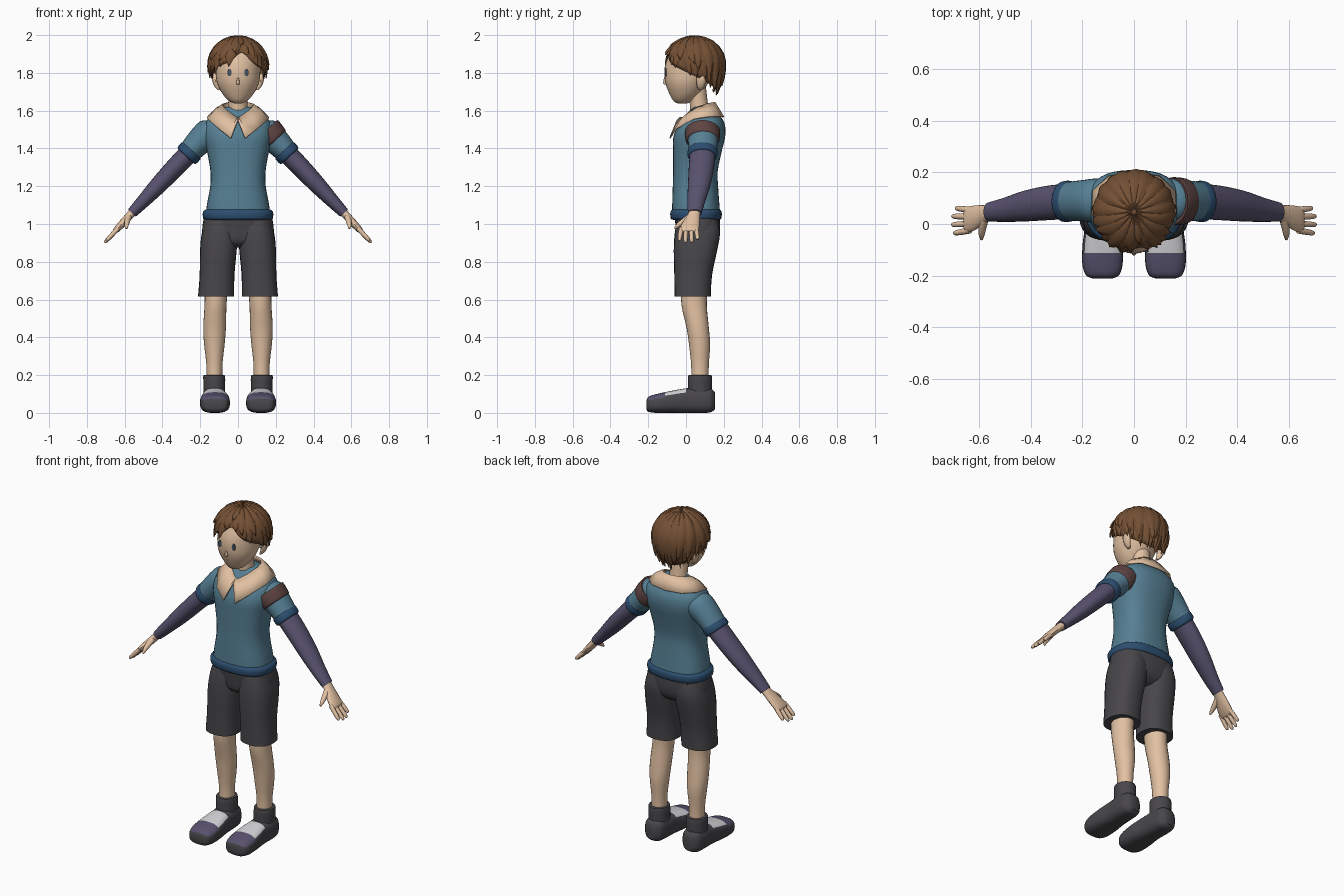
import bpy, bmesh, math, random
from mathutils import Vector

if "Cube" in bpy.data.objects:
    bpy.data.objects.remove(bpy.data.objects["Cube"])

random.seed(4)


def mat(name, r, g, b):
    m = bpy.data.materials.new(name)
    lin = [((c / 255 + 0.055) / 1.055) ** 2.4 for c in (r, g, b)]
    m.diffuse_color = (*lin, 1)
    m.use_nodes = True
    m.node_tree.nodes["Principled BSDF"].inputs["Base Color"].default_value = m.diffuse_color
    return m


SHIRT = mat("shirt blue", 86, 128, 148)
TRIM = mat("trim navy", 44, 78, 112)
CHAR = mat("charcoal", 72, 70, 74)
PURPLE = mat("dusty purple", 88, 82, 110)
SKIN = mat("skin", 226, 193, 162)
HAIR = mat("hair brown", 116, 80, 52)
BAND = mat("armband brown", 94, 68, 66)
WHITE = mat("instep white", 212, 212, 216)
EYE = mat("eye slate", 70, 84, 98)

Z = Vector((0, 0, 1))
Y = Vector((0, 1, 0))
ARM = Vector((0.68, 0, -0.735))


def finish(bm, name, mats, mirror=False, angle=45, thick=0):
    bmesh.ops.recalc_face_normals(bm, faces=bm.faces)
    me = bpy.data.meshes.new(name)
    bm.to_mesh(me)
    bm.free()
    ob = bpy.data.objects.new(name, me)
    bpy.context.collection.objects.link(ob)
    for m in mats:
        me.materials.append(m)
    bpy.ops.object.select_all(action='DESELECT')
    ob.select_set(True)
    bpy.context.view_layer.objects.active = ob
    bpy.ops.object.shade_smooth_by_angle(angle=math.radians(angle))
    if mirror:
        ob.modifiers.new("mirror", 'MIRROR')
    if thick:
        s = ob.modifiers.new("thickness", 'SOLIDIFY')
        s.thickness = thick
    return ob


def smooth_path(pts, sub):
    """Catmull-Rom through the stations"""
    pts = [Vector(p) for p in pts]
    out = []
    for i in range(len(pts) - 1):
        p0, p1, p2, p3 = pts[max(i - 1, 0)], pts[i], pts[i + 1], pts[min(i + 2, len(pts) - 1)]
        for k in range(sub):
            t = k / sub
            out.append(0.5 * (2 * p1 + (p2 - p0) * t + (2 * p0 - 5 * p1 + 4 * p2 - p3) * t * t
                              + (3 * p1 - p0 - 3 * p2 + p3) * t ** 3))
    return out + [pts[-1]]


def loft(name, stations, mats, axis=Z, up=Y, n=24, power=2.0, sub=3, mirror=False, rule=None):
    """Rings (x, y, z, half width, half depth) skinned along an axis"""
    d = axis.normalized()
    u = up.cross(d).normalized()
    v = d.cross(u)
    bm = bmesh.new()
    rings = []
    for s in smooth_path(stations, sub):
        ring = []
        for i in range(n):
            a = 2 * math.pi * i / n
            c, q = math.cos(a), math.sin(a)
            c = math.copysign(abs(c) ** (2 / power), c) * s[3]
            q = math.copysign(abs(q) ** (2 / power), q) * s[4]
            ring.append(bm.verts.new(Vector(s[:3]) + u * c + v * q))
        rings.append(ring)
    for a, b in zip(rings, rings[1:]):
        for i in range(n):
            bm.faces.new((a[i], a[(i + 1) % n], b[(i + 1) % n], b[i]))
    bm.faces.new(rings[0])
    bm.faces.new(rings[-1])
    if rule:
        bmesh.ops.recalc_face_normals(bm, faces=bm.faces)
        bm.normal_update()
        for f in bm.faces:
            f.material_index = rule(f)
    return finish(bm, name, mats if isinstance(mats, list) else [mats], mirror)


# Shirt body and hem
body = [(1.03, .055, .172, .128), (1.1, .052, .165, .125), (1.2, .05, .147, .12), (1.28, .05, .146, .118),
        (1.38, .06, .163, .128), (1.46, .07, .18, .137), (1.52, .082, .178, .125), (1.56, .09, .155, .1),
        (1.6, .09, .1, .07), (1.62, .09, .07, .05)]
loft("shirt_body", [(0, y, z, a, b) for z, y, a, b in body], SHIRT, n=36, power=2.5)
loft("shirt_hem", [(0, .053, 1.022, .168, .12), (0, .053, 1.03, .184, .134), (0, .053, 1.062, .186, .136),
                   (0, .053, 1.076, .172, .126)], TRIM, n=36, power=2.5)

# Collar: half outline of (inner, outer) points, mirrored
collar = [((0, -.01, 1.565), (.004, -.05, 1.55)), ((.02, -.005, 1.575), (.038, -.088, 1.456)),
          ((.055, .02, 1.6), (.1, -.06, 1.505)), ((.08, .07, 1.625), (.165, .04, 1.56)),
          ((.08, .11, 1.638), (.16, .13, 1.572)), ((.05, .145, 1.645), (.1, .187, 1.572)),
          ((0, .155, 1.645), (0, .202, 1.568))]
bm = bmesh.new()
rows = []
for a, b in collar:
    a, b = Vector(a), Vector(b)
    rows.append([bm.verts.new(p) for p in (a, a.lerp(b, .5) + Vector((0, -.004, .008)), b)])
for p, q in zip(rows, rows[1:]):
    for k in range(2):
        bm.faces.new((p[k], q[k], q[k + 1], p[k + 1]))
finish(bm, "collar", [SKIN], mirror=True, thick=.008)

# Sleeves, cuffs, long undersleeves
loft("short_sleeve", [(.1, .095, 1.5, .07, .07), (.14, .092, 1.488, .082, .084), (.2, .09, 1.44, .072, .08),
                      (.262, .088, 1.375, .06, .074)], SHIRT, ARM, mirror=True)
loft("sleeve_cuff", [(.245, .088, 1.391, .06, .072), (.248, .088, 1.387, .066, .079), (.27, .087, 1.364, .066, .079),
                     (.275, .087, 1.358, .056, .068)], TRIM, ARM, mirror=True)
loft("undersleeve", [(.25, .088, 1.385, .054, .068), (.33, .082, 1.303, .051, .067), (.42, .07, 1.207, .046, .06),
                     (.5, .055, 1.122, .036, .047), (.562, .047, 1.058, .028, .037)], PURPLE, ARM, mirror=True)
loft("armband", [(.146, .088, 1.492, .08, .086), (.15, .088, 1.488, .087, .093), (.19, .088, 1.448, .08, .09),
                 (.197, .088, 1.442, .072, .08)], BAND, ARM)

# Hands
loft("palm", [(.545, .047, 1.075, .024, .032), (.575, .04, 1.043, .021, .034), (.61, .026, 1.005, .02, .046),
              (.645, .016, .968, .016, .051), (.655, .015, .957, .008, .042)], SKIN, ARM, mirror=True, n=16)
for i, (y0, y1, ln) in enumerate([(.054, .062, .078), (.028, .03, .098), (.001, -.003, .1), (-.025, -.036, .088)]):
    p, q = Vector((.635, y0, .977)), Vector((.638 + ln * .68, y1, .977 - ln * .76))
    st = [(*p.lerp(q, t), r, r) for t, r in ((0, .012), (.5, .012), (.88, .0095), (1, .004))]
    loft(f"finger_{i + 1}", st, SKIN, q - p, n=10, mirror=True)
loft("thumb", [(.575, .03, 1.045, .016, .016), (.585, -.005, 1.02, .016, .016), (.59, -.04, .995, .012, .012),
               (.59, -.06, .976, .005, .005)], SKIN, Vector((.01, -.09, -.07)), Z, n=10, mirror=True)

# Shorts
loft("shorts_seat", [(0, .06, .875, .07, .06), (0, .06, .905, .165, .1), (0, .064, .96, .19, .115),
                     (0, .058, 1.05, .178, .12)], CHAR, n=36, power=2.5)
loft("shorts_leg", [(.116, .035, .615, .096, .096), (.111, .038, .73, .092, .1), (.104, .05, .86, .097, .115),
                    (.098, .06, .95, .094, .12), (.092, .06, 1.02, .08, .108)], CHAR, power=2.4, mirror=True)

# Legs, socks, shoes
loft("leg", [(.115, .045, .66, .062, .07), (.119, .043, .57, .058, .067), (.124, .062, .45, .06, .059),
             (.125, .072, .36, .054, .056), (.125, .074, .26, .043, .047), (.125, .074, .17, .042, .046)],
     SKIN, mirror=True)
loft("sock", [(.125, .074, .08, .058, .064), (.125, .074, .13, .057, .064), (.126, .074, .192, .058, .063),
              (.126, .074, .201, .05, .055)], CHAR, mirror=True)


def shoe_colour(f):
    c = f.calc_center_median()
    if f.normal.z > .45 and c.y < -.11:
        return 1
    if f.normal.z > .55 and c.y < -.0:
        return 2
    return 0


loft("shoe", [(.122, -.21, .042, .04, .022), (.122, -.198, .046, .064, .04), (.122, -.155, .05, .078, .05),
              (.122, -.08, .058, .077, .058), (.123, 0, .065, .066, .065), (.125, .08, .067, .064, .067),
              (.125, .13, .066, .056, .063), (.125, .153, .064, .032, .045)],
     [CHAR, PURPLE, WHITE], Y, Z, n=32, power=2.8, sub=5, mirror=True, rule=shoe_colour)

# Neck, head, ears, nose, eyes
loft("neck", [(0, .075, 1.55, .06, .056), (0, .07, 1.62, .05, .048), (0, .055, 1.73, .052, .05)], SKIN)
face = [(1.637, -.02, .015, .02), (1.65, -.015, .046, .05), (1.69, -.004, .083, .084), (1.75, .005, .112, .115),
        (1.82, .022, .12, .136), (1.88, .04, .123, .138), (1.94, .048, .1, .11), (1.97, .05, .04, .04)]
loft("head", [(0, y, z, a, b) for z, y, a, b in face], SKIN, n=32)
loft("ear", [(.1, .075, 1.71, .008, .01), (.112, .078, 1.73, .014, .02), (.122, .082, 1.77, .016, .027),
             (.12, .085, 1.8, .008, .012)], SKIN, n=12, mirror=True)
loft("nose", [(0, -.108, 1.738, .004, .004), (0, -.112, 1.745, .009, .01), (0, -.11, 1.775, .004, .006)], SKIN, n=10)
loft("eye", [(.045, -.1085, 1.802, .011, .02), (.045, -.1025, 1.802, .011, .02)], EYE, Y, Z, n=16, sub=1, mirror=True)


# Hair: a cap over the skull plus pointed locks radiating from the crown
def hair_point(phi, th, s=1.0):
    over = max(0, th - math.pi / 2)
    r = (1 - .25 * over ** 2) if over else math.sin(th)
    h = -over if over else math.cos(th)
    return Vector((.15 * s * r * math.sin(phi), .047 - .155 * s * r * math.cos(phi), 1.85 + .141 * s * h))


def hem_angle(phi):
    phi = (phi + math.pi) % (2 * math.pi) - math.pi
    return math.pi / 2 + .02 + .52 * (1 - math.cos(phi)) - .4 * math.exp(-((phi - .15) / .32) ** 2)


bm = bmesh.new()
N, M = 40, 10
grid = [[bm.verts.new(hair_point(2 * math.pi * i / N, (j + .05) / M * (hem_angle(2 * math.pi * i / N) - .08)))
         for i in range(N)] for j in range(M + 1)]
for a, b in zip(grid, grid[1:]):
    for i in range(N):
        bm.faces.new((a[i], a[(i + 1) % N], b[(i + 1) % N], b[i]))
bm.faces.new(grid[0])
finish(bm, "hair_cap", [HAIR], thick=.006)

bm = bmesh.new()
for layer, (count, lift) in enumerate([(22, 1.0), (17, 1.025)]):
    for k in range(count):
        phi = 2 * math.pi * (k + .5 * layer) / count + random.uniform(-.06, .06)
        end = hem_angle(phi) + random.uniform(-.06, .14) - .3 * layer
        sweep = random.uniform(-.12, .12) + .18 * math.sin(phi)
        width = random.uniform(.2, .27)
        prev = None
        for j in range(9):
            t = j / 8
            th = .06 + (end - .06) * t
            w = width * min(1, 2.6 * (1 - t)) ** .8 + .004
            c = phi + sweep * t * t
            flare = lift + .05 * t ** 3
            row = [bm.verts.new(hair_point(c + o * w, th, flare + up))
                   for o, up in ((-1, -.015), (-.45, .022), (.1, .035), (.6, .018), (1, -.015))]
            if prev:
                for i in range(4):
                    bm.faces.new((prev[i], prev[i + 1], row[i + 1], row[i]))
            prev = row
finish(bm, "hair_locks", [HAIR], angle=40)
